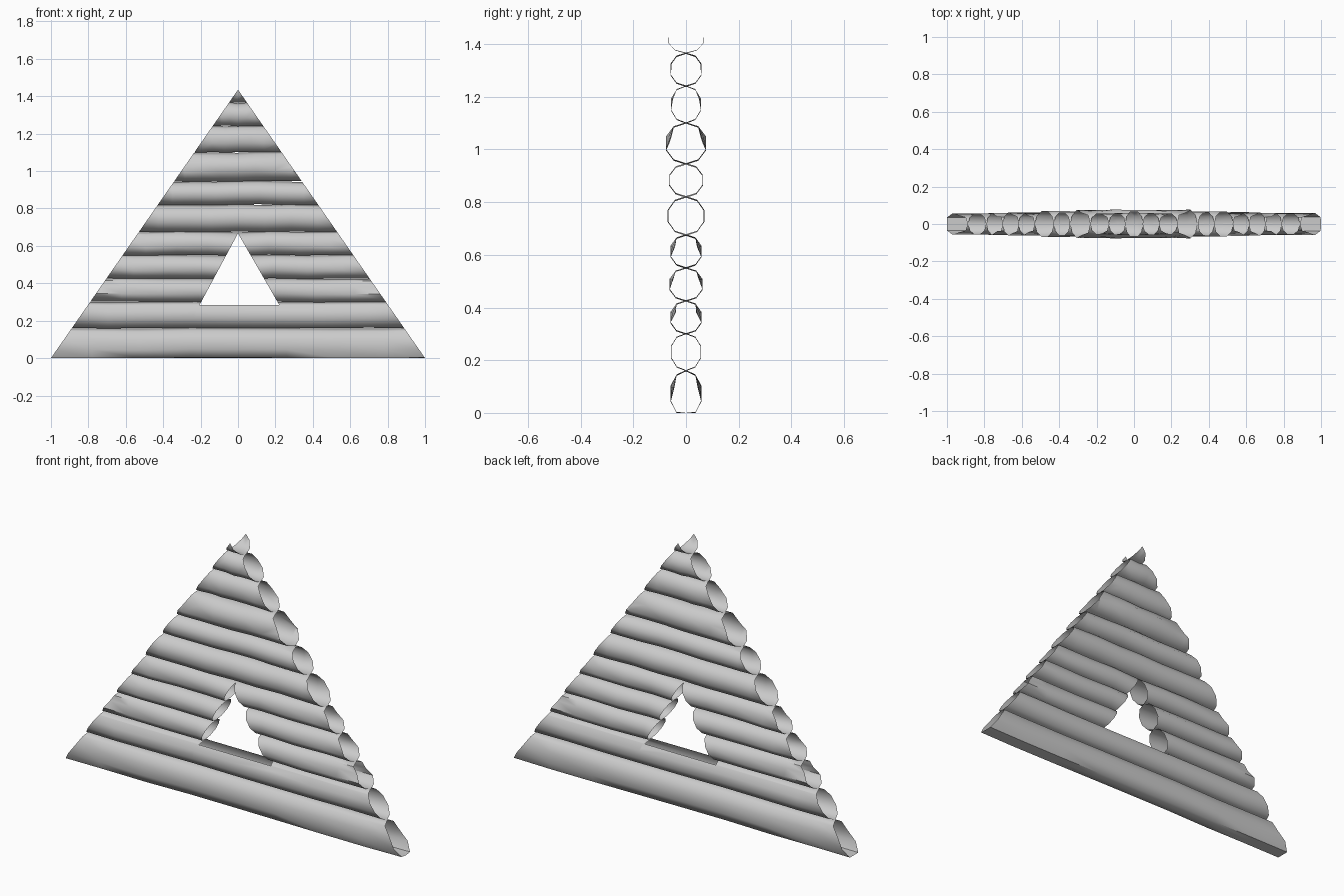
import bpy, bmesh, math, random
from mathutils import Vector

random.seed(4)
if "Cube" in bpy.data.objects:
    bpy.data.objects.remove(bpy.data.objects["Cube"])

APEX = 1.435          # height of the gable, whose base runs from x = -1 to 1
SIDES = 10
RINGS = 9
SILL, HEAD = 0.285, 0.667   # window bottom and top

mat = bpy.data.materials.new("pale grey wood")
mat.use_nodes = True
grey = (0.6, 0.6, 0.6, 1)
mat.diffuse_color = grey
mat.node_tree.nodes["Principled BSDF"].inputs["Base Color"].default_value = grey

# The two roof slopes, and the three edges of the window: point, outward normal
slopes = [(Vector((0, 0, APEX)), Vector((s * APEX, 0, 1))) for s in (-1, 1)]
window = [(Vector((0, 0, SILL)), Vector((0, 0, -1))),
          (Vector((0, 0, HEAD)), Vector((-(HEAD - SILL), 0, 0.205))),
          (Vector((0, 0, HEAD)), Vector((HEAD - SILL, 0, 0.22)))]


def cut(bm, point, normal, clear):
    bmesh.ops.bisect_plane(bm, geom=bm.verts[:] + bm.edges[:] + bm.faces[:],
                           plane_co=point, plane_no=normal, clear_outer=clear)


def log(name, low, high, width, dent):
    """Hollow, slightly wavy log trimmed to the gable and to the window."""
    bm = bmesh.new()
    reach = 1.04 - max(low, 0) / APEX
    rings = []
    for i in range(RINGS):
        t = 2 * i / (RINGS - 1) - 1
        lift = random.uniform(-0.003, 0.003)
        swell = random.uniform(0.97, 1.0)
        ring = []
        for k in range(SIDES):
            a = math.pi / 2 + 2 * math.pi * k / SIDES
            y = width * swell * math.cos(a)
            z = (low + high) / 2 + (high - low) / 2 * math.sin(a) + lift
            # Split in the bark that fades towards the middle of the log
            if 0.2 < math.sin(a) < 0.5:
                y *= 1 - dent * max(0, abs(t) - 0.3)
            ring.append(bm.verts.new((t * reach, y, max(z, 0))))
        rings.append(ring)
    for a, b in zip(rings, rings[1:]):
        for k in range(SIDES):
            n = (k + 1) % SIDES
            bm.faces.new((a[k], a[n], b[n], b[k]))
    bmesh.ops.recalc_face_normals(bm, faces=bm.faces[:])

    # Trim the ends along the roof, then open the window
    for point, normal in slopes:
        cut(bm, point, normal, True)
    if low < HEAD and high > SILL:
        for point, normal in window:
            cut(bm, point, normal, False)
        gone = [f for f in bm.faces
                if all((f.calc_center_median() - p).dot(n) < 0 for p, n in window)]
        bmesh.ops.delete(bm, geom=gone, context='FACES')

    mesh = bpy.data.meshes.new(name)
    bm.to_mesh(mesh)
    bm.free()
    mesh.materials.append(mat)
    obj = bpy.data.objects.new(name, mesh)
    bpy.context.collection.objects.link(obj)
    bpy.ops.object.select_all(action='DESELECT')
    obj.select_set(True)
    bpy.context.view_layer.objects.active = obj
    bpy.ops.object.shade_smooth_by_angle(angle=math.radians(60))


# Logs from the ground up: bottom, top, half width, depth of the split
courses = [
    (-0.015, 0.16, 0.062, 0.4),
    (0.16, 0.30, 0.060, 0),
    (0.30, 0.425, 0.063, 0.6),
    (0.425, 0.55, 0.067, 0.4),
    (0.55, 0.675, 0.062, 0.5),
    (0.675, 0.82, 0.073, 0),
    (0.82, 0.945, 0.067, 0),
    (0.945, 1.10, 0.081, 0.6),
    (1.10, 1.24, 0.060, 0.4),
    (1.24, 1.365, 0.063, 0.5),
    (1.365, 1.475, 0.072, 0),
]
for i, course in enumerate(courses):
    log(f"gable_log_{i + 1}", *course)
